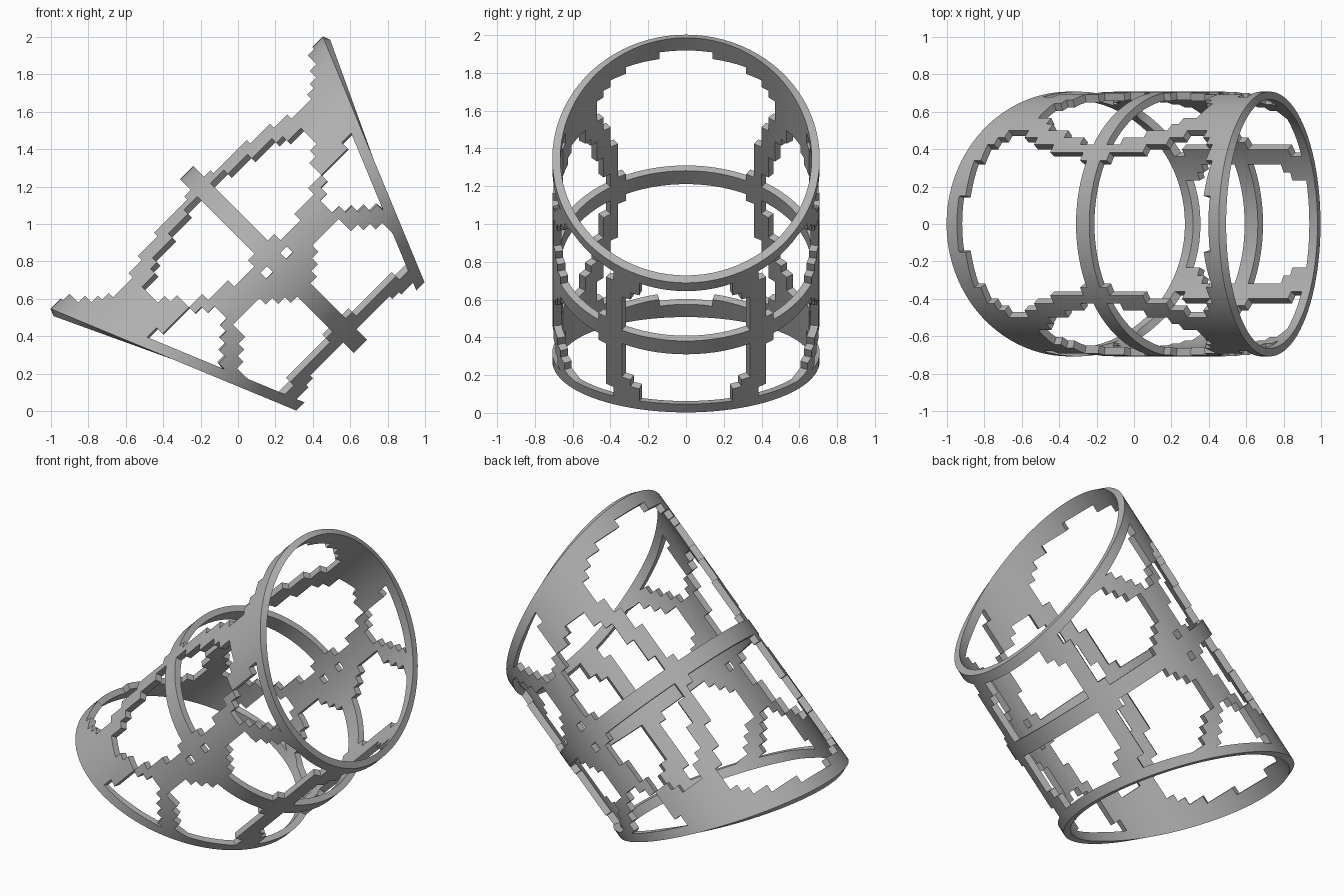
import bpy, bmesh, math
from mathutils import Matrix, Vector

cube = bpy.data.objects.get("Cube")
if cube:
    bpy.data.objects.remove(cube)

# Tube: elliptical section, two mitred ends, axis tilted 45 degrees
RB, RY = 0.657, 0.708        # section radii
HALF, SLOPE = 0.757, math.tan(math.pi / 8)
COLS, ROWS, CELL = 88, 22, 0.05
RIM, WALL = 0.062, 0.06      # rim width, wall as a share of the radius

# Openings as outlines of (distance from the middle, offset from the axis)
OPENINGS = [
    # beside the long side
    [(.05, -.53), (.05, -.13), (.13, -.06), (.25, -.07), (.375, -.105), (.47, -.15),
     (.56, -.26), (.62, -.36), (.46, -.445), (.23, -.50)],
    # beside the short side
    [(.05, .22), (.127, .19), (.177, .12), (.30, .09), (.39, .12), (.51, .28),
     (.62, .38), (.62, .55), (.467, .55), (.25, .525), (.05, .505)],
    # corner at the rim
    [(.80, -.19), (.76, -.184), (.537, -.127), (.40, -.02), (.403, .035),
     (.516, .12), (.62, .226), (.9, .226)],
    # middle of the long side
    [(.05, -.7), (.05, -.58), (.12, -.56), (.3, -.55), (.49, -.516), (.66, -.46),
     (.72, -.47), (.78, -.50), (.86, -.55), (.90, -.60), (.93, -.645), (.93, -.7)],
    # middle of the short side
    [(.05, .7), (.05, .575), (.15, .575), (.3, .59), (.40, .615), (.6, .62), (.6, .7)],
    # small square
    [(.05, 0), (.1, 0), (.1, .046), (.05, .046)],
]


def inside(p, poly):
    hit = False
    for (x1, y1), (x2, y2) in zip(poly, poly[1:] + poly[:1]):
        if (y1 > p[1]) != (y2 > p[1]):
            if p[0] < x1 + (p[1] - y1) * (x2 - x1) / (y2 - y1):
                hit = not hit
    return hit


def is_open(a, b):
    return any(inside((abs(a), b), poly) for poly in OPENINGS)


def reach(b):
    return HALF - SLOPE * b


bm = bmesh.new()
verts = {}


def vert(col, a):
    t = 2 * math.pi * (col % COLS) / COLS
    key = (col % COLS, round(a, 5))
    if key not in verts:
        verts[key] = bm.verts.new((a, RY * math.sin(t), RB * math.cos(t)))
    return verts[key]


def face(points):
    unique = list(dict.fromkeys(points))
    if len(unique) > 2:
        bm.faces.new(unique)


for c in range(COLS):
    ends = [reach(RB * math.cos(2 * math.pi * k / COLS)) for k in (c, c + 1)]
    mid_b = RB * math.cos(2 * math.pi * (c + 0.5) / COLS)

    def clamp(i, a):
        lim = ends[i] - RIM
        return max(-lim, min(lim, a))

    # latticed wall
    for r in range(-ROWS, ROWS):
        lo, hi = r * CELL, (r + 1) * CELL
        if not is_open((lo + hi) / 2, mid_b):
            face([vert(c, clamp(0, lo)), vert(c + 1, clamp(1, lo)),
                  vert(c + 1, clamp(1, hi)), vert(c, clamp(0, hi))])
    # plain rims
    for s in (-1, 1):
        face([vert(c, s * (ends[0] - RIM)), vert(c + 1, s * (ends[1] - RIM)),
              vert(c + 1, s * ends[1]), vert(c, s * ends[0])])

for v in [v for v in bm.verts if not v.link_faces]:
    bm.verts.remove(v)

# Wall thickness, keeping the mitred ends flat
new = bmesh.ops.extrude_face_region(bm, geom=bm.faces[:], use_keep_orig=True)["geom"]
for v in new:
    if isinstance(v, bmesh.types.BMVert):
        a, y, b = v.co
        if abs(a) > reach(b) - RIM - 1e-4:
            a += math.copysign(SLOPE * WALL * b, a)
        v.co = (a, y * (1 - WALL), b * (1 - WALL))
bmesh.ops.recalc_face_normals(bm, faces=bm.faces[:])

# Tilt into place
k = math.sqrt(0.5)
bm.transform(Matrix(((k, 0, k, 0.19), (0, 1, 0, 0), (k, 0, -k, 0.81), (0, 0, 0, 1))))
bmesh.ops.recalc_face_normals(bm, faces=bm.faces[:])
mesh = bpy.data.meshes.new("lattice_tube")
bm.to_mesh(mesh)
bm.free()
tube = bpy.data.objects.new("lattice_tube", mesh)
bpy.context.collection.objects.link(tube)

grey = bpy.data.materials.new("plain_grey")
grey.use_nodes = True
colour = (0.45, 0.45, 0.45, 1)
grey.diffuse_color = colour
grey.node_tree.nodes["Principled BSDF"].inputs["Base Color"].default_value = colour
mesh.materials.append(grey)

bpy.context.view_layer.objects.active = tube
tube.select_set(True)
bpy.ops.object.shade_smooth_by_angle(angle=math.radians(30))
